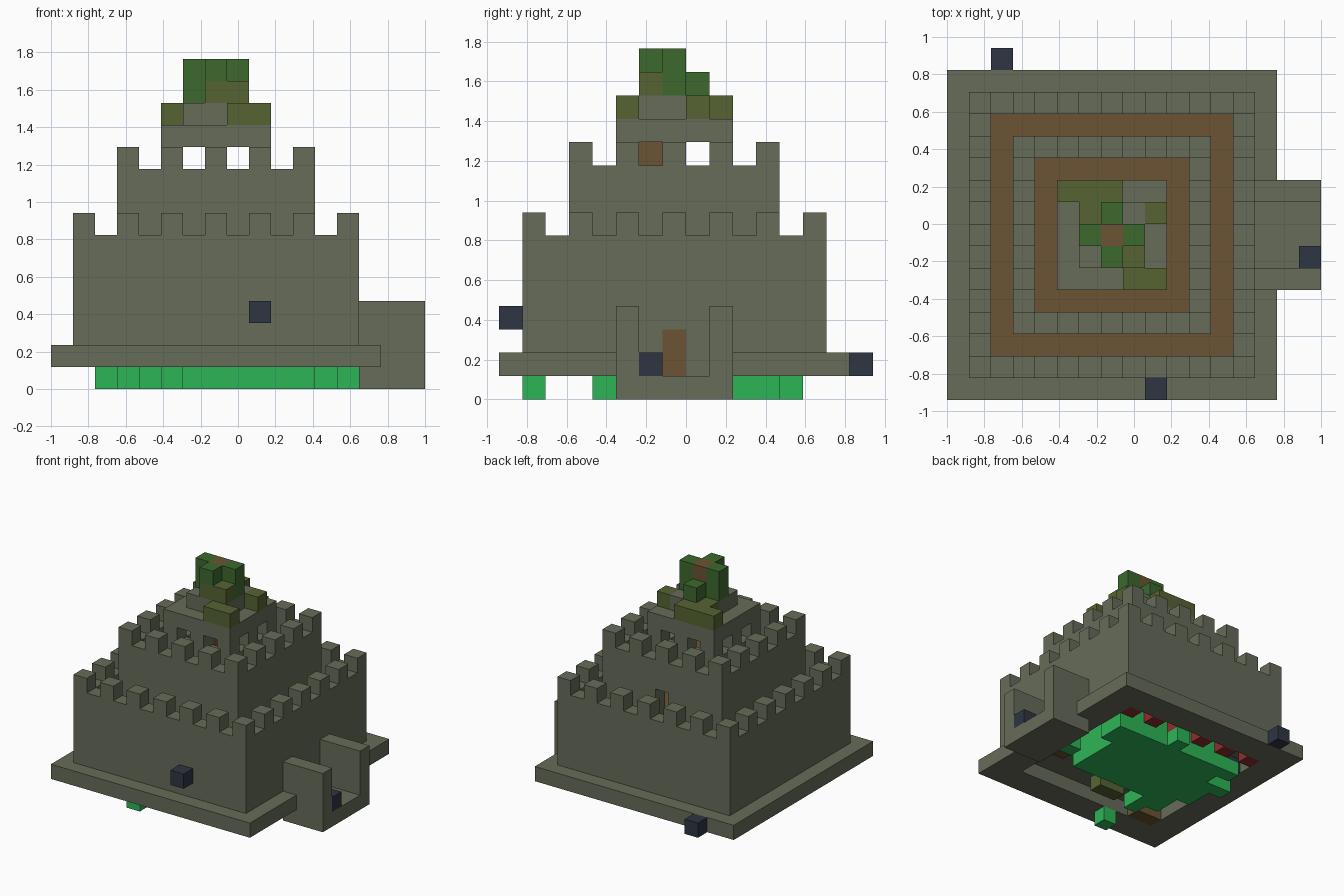
import bpy
import bmesh
from itertools import product
from mathutils import Vector

cube = bpy.data.objects.get("Cube")
if cube:
    bpy.data.objects.remove(cube, do_unlink=True)

UNIT = 2 / 17                      # edge of one block
ORIGIN = Vector((-1, -8 * UNIT, 0))


def material(name, rgb):
    m = bpy.data.materials.new(name)
    m.use_nodes = True
    m.diffuse_color = (*rgb, 1)
    m.node_tree.nodes["Principled BSDF"].inputs["Base Color"].default_value = (*rgb, 1)
    return m


STONE = material("mossy stone", (0.133, 0.15, 0.1))
WOOD = material("brown wood", (0.147, 0.087, 0.034))
LEAF = material("leaf green", (0.045, 0.141, 0.027))
MOSS = material("olive moss", (0.093, 0.127, 0.033))
EMERALD = material("bright green", (0.027, 0.462, 0.093))
NAVY = material("dark navy", (0.027, 0.036, 0.056))
RED = material("deep red", (0.28, 0.026, 0.026))


def block(x, y, z):
    """Set of cells in a box given as three (start, stop) ranges."""
    return set(product(range(*x), range(*y), range(*z)))


def ring(a, b, z):
    """Square wall one block thick."""
    return block((a, b), (a, b), z) - block((a + 1, b - 1), (a + 1, b - 1), z)


def merlons(a, b, z):
    """Every second block along the top of a square wall."""
    return {c for c in ring(a, b, (z, z + 1)) if (c[0] - a) % 2 == 0 and (c[1] - a) % 2 == 0}


def build(name, mat, cells):
    """Skin a set of cells, keeping only the outer faces."""
    bm = bmesh.new()
    for c in cells:
        for axis, side in product(range(3), (0, 1)):
            near = list(c)
            near[axis] += 1 if side else -1
            if tuple(near) in cells:
                continue
            u, v = (axis + 1) % 3, (axis + 2) % 3
            corners = []
            for du, dv in ((0, 0), (1, 0), (1, 1), (0, 1)):
                p = list(c)
                p[axis] += side
                p[u] += du
                p[v] += dv
                corners.append(bm.verts.new(ORIGIN + Vector(p) * UNIT))
            bm.faces.new(corners if side else corners[::-1])
    bmesh.ops.remove_doubles(bm, verts=bm.verts, dist=UNIT / 100)
    bmesh.ops.dissolve_limit(bm, angle_limit=0.01, verts=bm.verts, edges=bm.edges)
    mesh = bpy.data.meshes.new(name)
    bm.to_mesh(mesh)
    bm.free()
    mesh.materials.append(mat)
    obj = bpy.data.objects.new(name, mesh)
    bpy.context.collection.objects.link(obj)
    return obj


# Base platform, open underneath and notched for the gatehouse
door = block((13, 14), (7, 8), (1, 3))
platform = block((0, 15), (0, 15), (1, 2)) - block((2, 13), (2, 13), (1, 2))
build("platform", STONE, platform - block((14, 15), (5, 10), (1, 2)) - door)
build("ground_floor", STONE, block((2, 13), (2, 13), (2, 3)))

# Lower tier
build("lower_wall", STONE, (ring(1, 14, (2, 7)) | merlons(1, 14, 7)) - door)
build("lower_walkway", WOOD, block((2, 13), (2, 13), (5, 6)))
build("door", WOOD, door)

# Middle tier with a doorway at the back
back_doorway = block((7, 8), (11, 12), (6, 8))
build("middle_wall", STONE, (ring(3, 12, (6, 10)) | merlons(3, 12, 10)) - back_doorway)
build("middle_walkway", WOOD, block((4, 11), (4, 11), (8, 9)))

# Top tower with two windows on each side
windows = {c for c in ring(5, 10, (10, 11)) if c[0] in (6, 8) or c[1] in (6, 8)}
tower = ring(5, 10, (9, 12)) - windows
tower |= block((5, 10), (5, 10), (11, 12))
build("tower", STONE, tower)
build("tower_post", WOOD, {(7, 6, 9), (7, 6, 10)})

# Rooftop mound and tree
moss = block((5, 8), (9, 10), (12, 13)) | block((8, 10), (5, 6), (12, 13))
moss |= {(9, 8, 12), (6, 8, 12), (8, 6, 13), (7, 6, 13)}
build("roof_mound", STONE, block((6, 9), (6, 9), (12, 13)) - moss)
build("roof_moss", MOSS, moss)
build("tree_trunk", WOOD, {(7, 7, 13), (7, 7, 14)})
build("tree_leaves", LEAF, {(7, 8, 13), (7, 6, 14)} | block((6, 7), (7, 8), (13, 15))
      | block((8, 9), (7, 8), (13, 15)))

# Gatehouse: a passage floor between two side walls
gate = block((14, 17), (5, 10), (0, 4)) - block((14, 17), (6, 9), (1, 4))
build("gatehouse", STONE, gate)

# Green layer beneath the platform with a ragged rim
green = block((4, 12), (6, 12), (0, 1))
green |= {(x, y, 0) for x, y in ((5, 1), (5, 4), (5, 5), (4, 5), (3, 7), (3, 8), (2, 9),
                                (3, 9), (3, 11), (8, 12), (12, 10), (12, 11), (13, 7))}
build("under_layer", EMERALD, green)

# Blocks showing in the recess beneath the floor
build("red_row", RED, {(x, 12, 1) for x in range(2, 13, 2)})
build("recess_beam", WOOD, block((2, 4), (2, 3), (1, 2)) | {(12, 5, 1)})
build("recess_moss", MOSS, {(6, 3, 1), (7, 3, 1)})
build("recess_fill", EMERALD, block((4, 12), (6, 12), (1, 2)))

# Loose dark blocks
for label, cell in (("gate", (16, 6, 1)), ("front", (9, 0, 3)), ("back", (2, 15, 1)),
                    ("recess", (2, 10, 1))):
    build(label + "_dark_block", NAVY, {cell})
